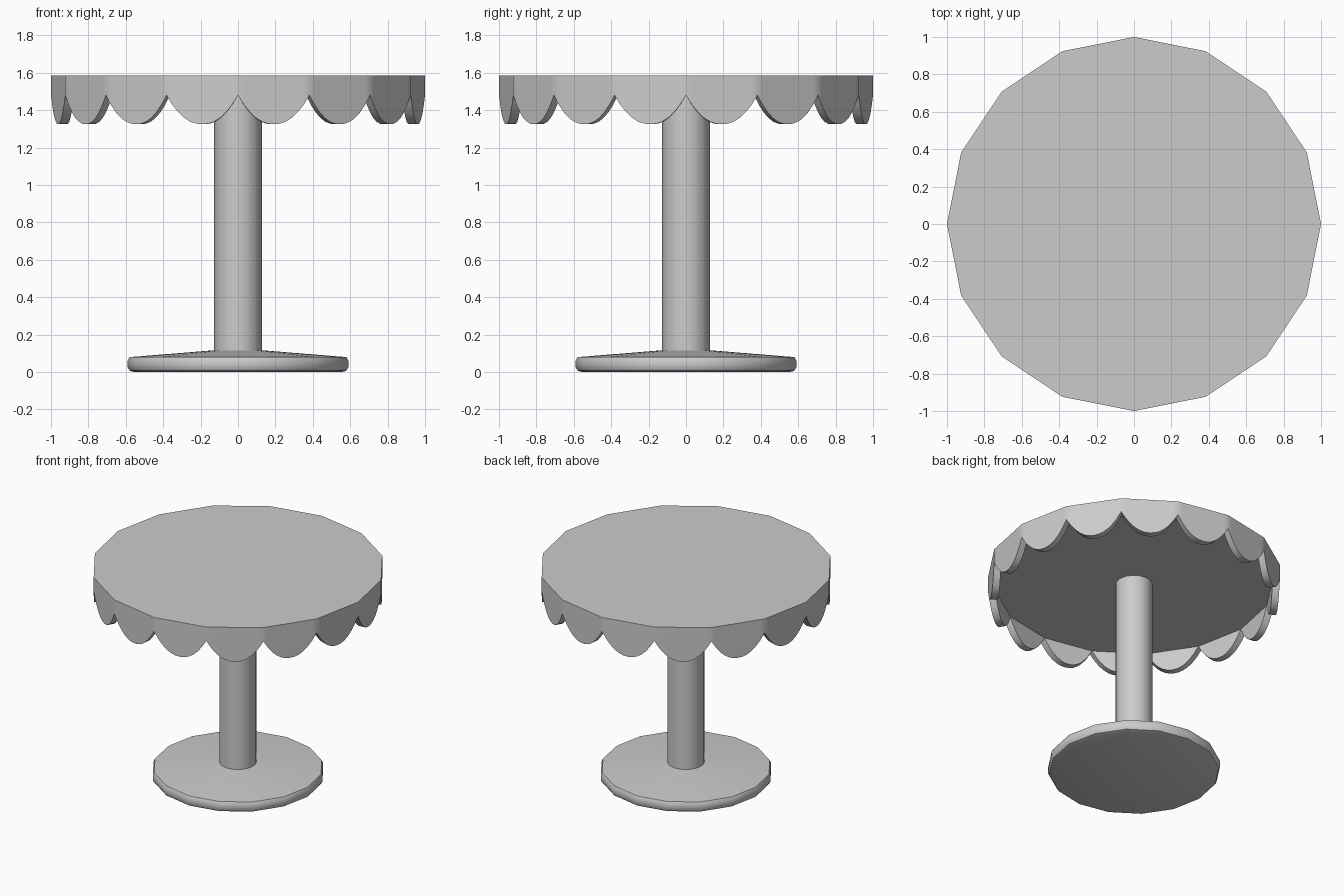
import bpy, bmesh, math
from mathutils import Vector

cube = bpy.data.objects.get("Cube")
if cube:
    bpy.data.objects.remove(cube)

SIDES = 16
STEPS = 12          # divisions along each scallop
TOP, CUSP, DIP = 1.585, 1.48, 1.325

grey = bpy.data.materials.new("plain grey")
grey.use_nodes = True
colour = (0.6, 0.6, 0.6, 1)
grey.diffuse_color = colour
grey.node_tree.nodes["Principled BSDF"].inputs["Base Color"].default_value = colour


def finish(name, bm):
    bmesh.ops.remove_doubles(bm, verts=bm.verts, dist=0.0005)
    bmesh.ops.recalc_face_normals(bm, faces=bm.faces)
    mesh = bpy.data.meshes.new(name)
    bm.to_mesh(mesh)
    bm.free()
    mesh.materials.append(grey)
    ob = bpy.data.objects.new(name, mesh)
    bpy.context.collection.objects.link(ob)
    bpy.ops.object.select_all(action="DESELECT")
    ob.select_set(True)
    bpy.context.view_layer.objects.active = ob
    bpy.ops.object.shade_smooth_by_angle(angle=math.radians(30))
    return ob


def corner(i, radius):
    a = math.tau * i / SIDES
    return Vector((radius * math.cos(a), radius * math.sin(a), 0))


def lathe(name, profile):
    """Turn a (radius, height) profile into a capped solid."""
    bm = bmesh.new()
    rings = [[bm.verts.new(corner(i, r) + Vector((0, 0, z))) for i in range(SIDES)]
             for r, z in profile]
    for low, high in zip(rings, rings[1:]):
        for i in range(SIDES):
            j = (i + 1) % SIDES
            bm.faces.new((low[i], low[j], high[j], high[i]))
    bm.faces.new(rings[0])
    bm.faces.new(rings[-1])
    return finish(name, bm)


def scalloped_top(name, outer=1.0, inner=0.95):
    """Solid top with one hanging scallop on every side."""
    bm = bmesh.new()

    def columns(radius, ceiling):
        ring = []
        for i in range(SIDES):
            a, b = corner(i, radius), corner(i + 1, radius)
            for k in range(STEPS):
                t = k / STEPS
                drop = (CUSP - DIP) * (1 - abs(2 * t - 1) ** 2.2)
                p = a.lerp(b, t)
                low = bm.verts.new((p.x, p.y, CUSP - drop))
                at_cusp = k == 0 and ceiling == CUSP
                high = low if at_cusp else bm.verts.new((p.x, p.y, ceiling))
                ring.append((low, high))
        return ring

    out, inn = columns(outer, TOP), columns(inner, CUSP)
    n = len(out)
    for i in range(n):
        j = (i + 1) % n
        for ring in (out, inn):
            quad = (ring[i][0], ring[j][0], ring[j][1], ring[i][1])
            bm.faces.new(list(dict.fromkeys(quad)))
        bm.faces.new((out[i][0], out[j][0], inn[j][0], inn[i][0]))
    bm.faces.new([high for low, high in out])     # table surface
    bm.faces.new([high for low, high in inn])     # underside
    return finish(name, bm)


# Foot with a rounded rim and a gently sloping top
lathe("base", [(0.555, 0), (0.58, 0.008), (0.59, 0.025),
               (0.59, 0.06), (0.58, 0.08), (0.12, 0.117)])
# Central column
lathe("column", [(0.127, 0.09), (0.127, 1.49)])
# Tabletop with scalloped skirt
scalloped_top("tabletop")
